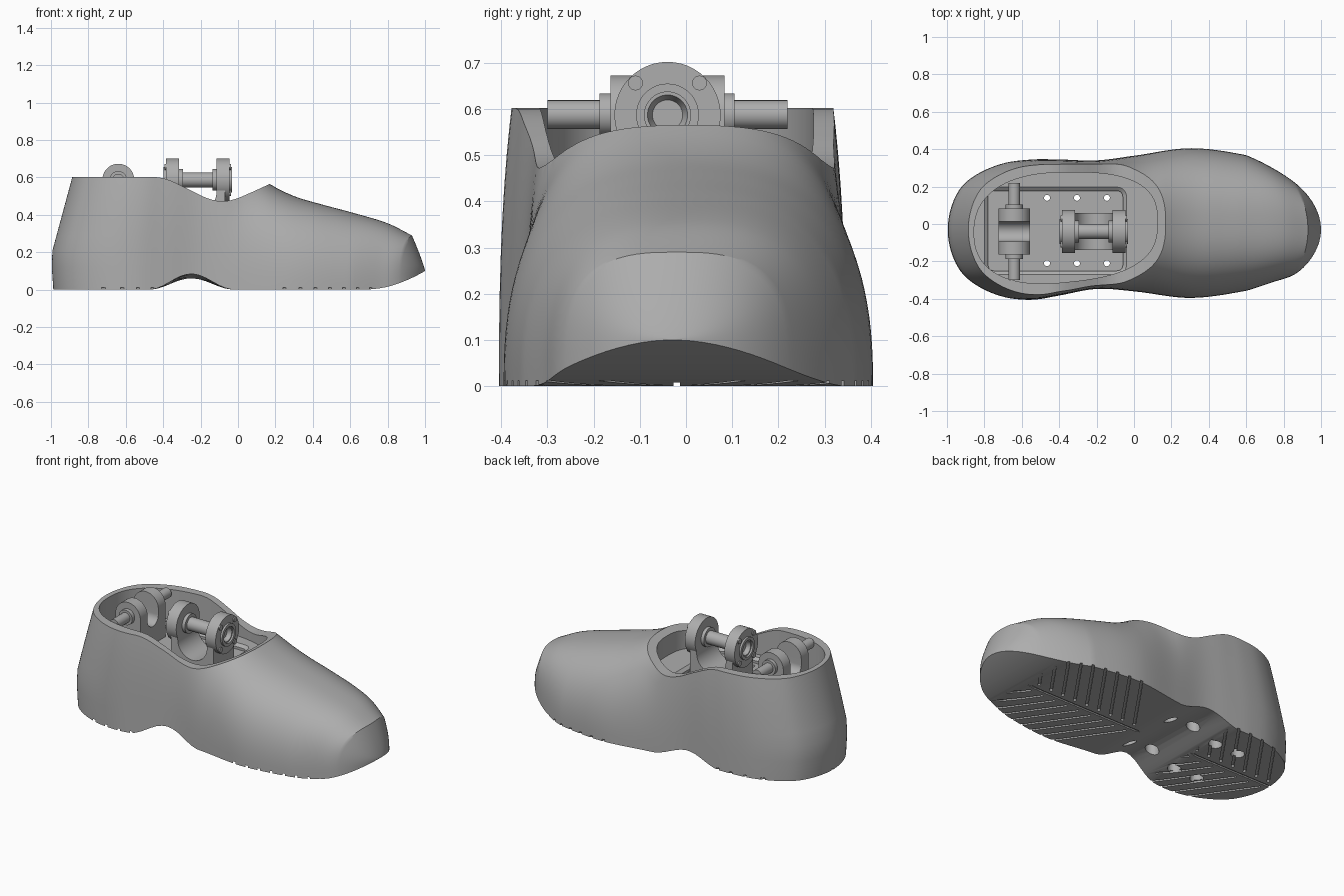
import bpy, bmesh
from math import sin, cos, pi, acos, radians
from mathutils import Matrix

old = bpy.data.objects.get("Cube")
if old:
    bpy.data.objects.remove(old, do_unlink=True)

grey = bpy.data.materials.new("plain grey")
grey.use_nodes = True
COLOR = (0.42, 0.42, 0.42, 1)
grey.diffuse_color = COLOR
grey.node_tree.nodes["Principled BSDF"].inputs["Base Color"].default_value = COLOR


def curve(table, t, col=1):
    """Smooth interpolation of one column of a table, keyed on its first column."""
    i = max(0, min(len(table) - 2, sum(r[0] <= t for r in table) - 1))
    a, b = table[i], table[i + 1]
    p, q = table[max(i - 1, 0)], table[min(i + 2, len(table) - 1)]
    d = b[0] - a[0]
    u = min(1, max(0, (t - a[0]) / d))
    m0 = (b[col] - p[col]) / (b[0] - p[0]) * d
    m1 = (q[col] - a[col]) / (q[0] - a[0]) * d
    return ((2*u**3 - 3*u*u + 1) * a[col] + (u**3 - 2*u*u + u) * m0
            + (3*u*u - 2*u**3) * b[col] + (u**3 - u*u) * m1)


def smooth(ob):
    bpy.ops.object.select_all(action='DESELECT')
    ob.select_set(True)
    bpy.context.view_layer.objects.active = ob
    bpy.ops.object.shade_smooth_by_angle(angle=radians(30))


def finish(name, bm):
    bmesh.ops.recalc_face_normals(bm, faces=bm.faces)
    me = bpy.data.meshes.new(name)
    bm.to_mesh(me)
    bm.free()
    me.materials.append(grey)
    ob = bpy.data.objects.new(name, me)
    bpy.context.collection.objects.link(ob)
    smooth(ob)
    return ob


def loft(bm, rings, strips=False):
    """Skin closed rings of points; cap the ends with one face or with strips."""
    rows = [[bm.verts.new(p) for p in r] for r in rings]
    n = len(rows[0])
    for a, b in zip(rows, rows[1:]):
        for i in range(n):
            j = (i + 1) % n
            bm.faces.new((a[i], a[j], b[j], b[i]))
    for row in (rows[0], rows[-1]):
        if not strips:
            bm.faces.new(row)
            continue
        for i in range(n // 2):
            face = [row[i], row[i + 1], row[n - 2 - i], row[n - 1 - i]]
            bm.faces.new(list(dict.fromkeys(face)))


def prism(bm, outline, axis, lo, hi):
    """Extrude an outline along an axis; its points give the other two coordinates."""
    rings = []
    for d in (lo, hi):
        ring = [list(p) for p in outline]
        for p in ring:
            p.insert("xyz".index(axis), d)
        rings.append(ring)
    loft(bm, rings)


def tube(bm, axis, centre, start, end, r1, r2=None, sides=48):
    """Cylinder or cone along an axis."""
    rings = []
    for d, r in ((start, r1), (end, r1 if r2 is None else r2)):
        ring = []
        for i in range(sides):
            t = 2 * pi * i / sides
            p = [centre[0] + r * cos(t), centre[1] + r * sin(t)]
            p.insert("xyz".index(axis), d)
            ring.append(p)
        rings.append(ring)
    loft(bm, rings)


def cut(ob, bm):
    cutter = finish("cutter", bm)
    cutter.hide_render = True
    mod = ob.modifiers.new("cut", 'BOOLEAN')
    mod.operation, mod.solver, mod.object = 'DIFFERENCE', 'EXACT', cutter
    mod.use_self = True
    bpy.context.view_layer.objects.active = ob
    bpy.ops.object.modifier_apply(modifier=mod.name)
    bpy.data.objects.remove(cutter, do_unlink=True)
    smooth(ob)


# Shoe shell: domed cross-sections along the foot
PLAN = [(-1, -.03, -.03), (-.94, .18, -.24), (-.85, .262, -.325), (-.7, .325, -.39),
        (-.55, .345, -.405), (-.4, .345, -.382), (-.2, .34, -.347), (0, .365, -.36),
        (.3, .405, -.395), (.6, .368, -.357), (.8, .312, -.31), (.93, .225, -.265),
        (.977, .14, -.19), (1, -.03, -.03)]
PLAN = [(acos(-x), a, b) for x, a, b in PLAN]
CROWN = [(-1, 1.2), (-.4, 1.2), (-.2, 1.05), (-.1, .89), (0, .69), (.17, .565), (.3, .5),
         (.45, .455), (.6, .415), (.8, .355), (.93, .29)]


def sole_height(x):
    if x > .65:
        return .1 * ((x - .65) / .35) ** 2
    return .042 * (1 + cos(pi * (x + .25) / .23)) if abs(x + .25) < .23 else 0


def section(x):
    left, right = (curve(PLAN, acos(-x), c) for c in (1, 2))
    mid, w = (left + right) / 2, (left - right) / 2
    top = curve(CROWN, x) if x < .93 else .1 + .19 * ((1 - x) / .07) ** .85
    front = max(0, (x - .6) / .4)
    n = 2.5 + .5 * front
    bend = 1.4 * front
    sole = sole_height(x - bend * w * w)
    ring = []
    for i in range(57):
        t = pi * i / 56
        c, s = cos(t), max(0, sin(t))
        # The arch is a little lower on the left side
        low = sole * (1 - .14 * (1 + c)) if x < .5 else sole
        z = low + (top - low) * s ** (2 / n)
        y = mid + w * abs(c) ** (2 / n) * (1 if c > 0 else -1)
        lean = .27 * max(0, z - .18) + .07 * max(0, .18 - z)
        # The heel leans forward, the toe sections bow backward at the sides
        ring.append((x + lean * max(0, (-.2 - x) / .8) - bend * (y + .03) ** 2, y, z))
    return ring


stations = sorted([-cos(.015 + (pi - .03) * i / 90) for i in range(91)] + [.93])
bm = bmesh.new()
loft(bm, [section(x) for x in stations], strips=True)
shoe = finish("shoe_shell", bm)

# Collar line: everything above the opening is trimmed away
COLLAR = [(-1.2, .602), (-.45, .602), (-.38, .59), (-.28, .545), (-.18, .495),
          (-.1, .473), (-.03, .48), (.06, .515), (.18, .57)]
line = [(-1.2, .602)] + [(x / 50, curve(COLLAR, x / 50)) for x in range(-23, 10)]
line += [(.19, 1.5), (-1.2, 1.5)]
bm = bmesh.new()
prism(bm, line, "y", -.7, .7)
cut(shoe, bm)

# Foot cavity, rounder at the heel than at the instep
FLOOR = .42
outline = []
for i in range(96):
    t = 2 * pi * i / 96
    c, s = cos(t), sin(t)
    e = .72 if c > 0 else .85
    x = -.365 + .49 * abs(c) ** e * (1 if c > 0 else -1)
    k = (x + .855) / .98
    y = -.045 + .055 * k + (.316 - .045 * k) * abs(s) ** e * (1 if s > 0 else -1)
    outline.append((x, y))
bm = bmesh.new()
prism(bm, outline, "z", FLOOR, 1)
cut(shoe, bm)


def rounded_box(x0, x1, y0, y1, r):
    corners = [(x1 - r, y1 - r), (x0 + r, y1 - r), (x0 + r, y0 + r), (x1 - r, y0 + r)]
    return [(x + r * cos(pi / 2 * (k + j / 6)), y + r * sin(pi / 2 * (k + j / 6)))
            for k, (x, y) in enumerate(corners) for j in range(7)]


# Bevelled pocket in the cavity floor
bm = bmesh.new()
loft(bm, [[(x, y, z) for x, y in rounded_box(-.8 + d, -.04 - d, -.27 + d, .197 - d, .05 - d)]
          for d, z in ((.02, FLOOR - .03), (.02, FLOOR - .015), (0, FLOOR), (0, FLOOR + .03))])
cut(shoe, bm)

# Fixing holes: narrow through the floor, wide from the sole
for lo, hi, r in ((-.1, .6, .016), (-.1, .33, .038)):
    bm = bmesh.new()
    for x in (-.625, -.465, -.305, -.145):
        for y in (.14, -.21):
            tube(bm, "z", (x, y), lo, hi, r, sides=24)
    cut(shoe, bm)

# Herringbone tread grooves and the centre channel
bm = bmesh.new()
for x in [-.96 + .085 * i for i in range(7)] + [.0 + .085 * i for i in range(10)]:
    for side in (-1, 1):
        m = (Matrix.Translation((x, -.02 + side * .018, 0))
             @ Matrix.Rotation(side * radians(55), 4, 'Z') @ Matrix.Translation((.28, 0, 0))
             @ Matrix.Diagonal((.52, .014, .024, 1)))
        bmesh.ops.create_cube(bm, size=1, matrix=m)
m = Matrix.Translation((0, -.02, 0)) @ Matrix.Diagonal((2.2, .014, .016, 1))
bmesh.ops.create_cube(bm, size=1, matrix=m)
cut(shoe, bm)


# Ankle brackets: a block with round-topped cheeks and a scooped saddle between them
def bracket(name, axis, mid, height, r, start, end, wall, dip):
    base = FLOOR - .035
    pts = [(mid + r * cos(pi * i / 32), height + r * sin(pi * i / 32)) for i in range(33)]
    pts += [(mid - r, base), (mid + r, base)]
    if axis == "y":
        pts = [(a, z) for a, z in pts]
    bm = bmesh.new()
    prism(bm, pts, axis, start, end)
    block = finish(name, bm)
    centre, half = (start + end) / 2, (end - start) / 2 - wall
    scoop = [(centre + half, 1), (centre - half, 1)]
    scoop += [(centre - half * cos(pi * i / 24), dip + half - half * sin(pi * i / 24)) for i in range(25)]
    bm = bmesh.new()
    prism(bm, scoop, "y" if axis == "x" else "x", mid - .4, mid + .4)
    cut(block, bm)
    return block


def rod(name, axis, centre, *spans):
    bm = bmesh.new()
    for start, end, r in spans:
        tube(bm, axis, centre, start, end, r)
    return finish(name, bm)


# Front joint, axis along the foot, with a bolted flange and bearing ring at each end
HUB = (-.04, .587)
bracket("front_bracket", "x", *HUB, .1, -.36, -.07, .045, FLOOR)
for name, face, out in (("rear", -.385, -1), ("toe", -.045, 1)):
    flange = rod(name + "_flange", "x", HUB, (face, face - out * .07, .115))
    ring = rod(name + "_bearing_ring", "x", HUB, (face - out * .005, face + out * .012, .068))
    for part, depth, r1, r2 in ((flange, .05, .052, .022), (ring, .03, .05, .05)):
        bm = bmesh.new()
        tube(bm, "x", HUB, face + out * .02, face - out * depth, r1, r2)
        cut(part, bm)
    bm = bmesh.new()
    for a in range(4):
        t = pi / 4 + a * pi / 2
        tube(bm, "x", (HUB[0] + .098 * cos(t), HUB[1] + .098 * sin(t)),
             face - out * .01, face + out * .007, .016, sides=20)
    finish(name + "_flange_screws", bm)
rod("front_pin", "x", HUB, (-.35, -.08, .04), (-.315, -.295, .058), (-.135, -.115, .058))

# Heel joint, axis across the foot
AXLE = (-.64, .588)
bracket("heel_bracket", "y", *AXLE, .085, -.163, .083, .07, .5)
for name, inner, collar, tip in (("right", -.1, -.187, -.3), ("left", .02, .105, .22)):
    rod(name + "_heel_axle", "y", AXLE, (inner, tip, .031), (inner, collar, .046))
